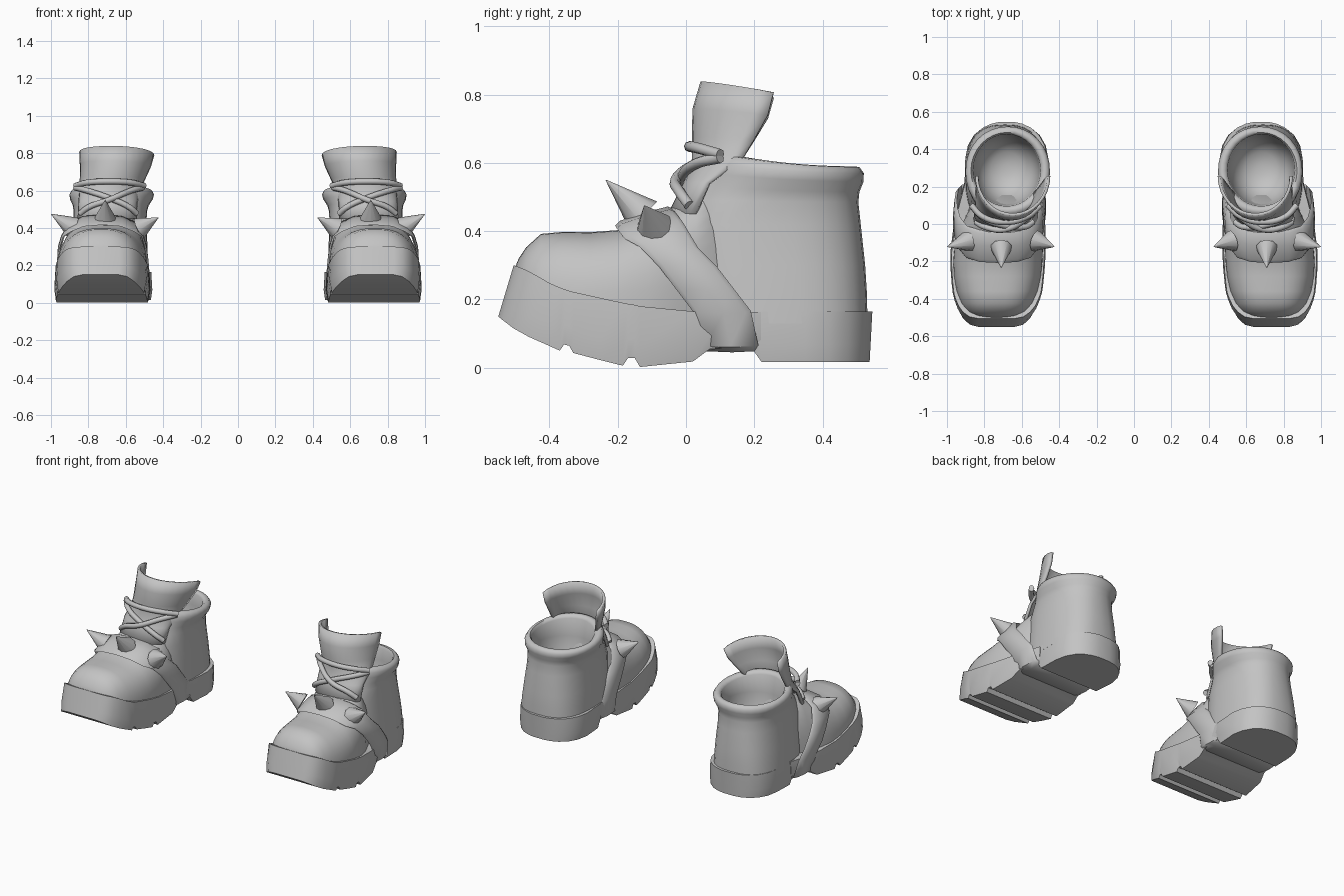
import bpy, bmesh, math
from mathutils import Vector

mat = bpy.data.materials.new("grey leather")
mat.diffuse_color = (0.55, 0.55, 0.55, 1)


def finish(name, bm, angle=40):
    """Smooth by angle, then mirror across x = 0 for the second boot."""
    bmesh.ops.recalc_face_normals(bm, faces=bm.faces)
    me = bpy.data.meshes.new(name)
    bm.to_mesh(me)
    bm.free()
    me.materials.append(mat)
    ob = bpy.data.objects.new(name, me)
    bpy.context.collection.objects.link(ob)
    bpy.ops.object.select_all(action='DESELECT')
    bpy.context.view_layer.objects.active = ob
    ob.select_set(True)
    bpy.ops.object.shade_smooth_by_angle(angle=math.radians(angle))
    m = ob.modifiers.new("pair", 'MIRROR')
    m.use_mirror_merge = False
    return ob


def loft(name, rings, closed=True, caps=True, loop=False, angle=40):
    """Skin a list of point rings."""
    bm = bmesh.new()
    vs = [[bm.verts.new(p) for p in r] for r in rings]
    n = len(vs[0])
    for i in range(len(vs) if loop else len(vs) - 1):
        a, b = vs[i], vs[(i + 1) % len(vs)]
        for j in range(n if closed else n - 1):
            k = (j + 1) % n
            bm.faces.new((a[j], a[k], b[k], b[j]))
    if caps:
        bm.faces.new(vs[0])
        bm.faces.new(vs[-1])
    return finish(name, bm, angle)


def spow(v, e):
    return math.copysign(abs(v) ** e, v)


# front sole: y, centre x, half width, bottom z, top z, top shift in y
sole = [(-.55, .735, .10, .15, .30, .045), (-.538, .735, .148, .14, .297, .042),
        (-.505, .735, .185, .115, .287, .035), (-.46, .733, .21, .09, .27, .022),
        (-.41, .732, .228, .068, .248, .01), (-.37, .731, .238, .05, .235, 0),
        (-.357, .73, .24, .068, .23, 0), (-.342, .73, .242, .064, .225, 0),
        (-.33, .73, .244, .043, .222, 0), (-.25, .729, .251, .022, .204, 0),
        (-.185, .728, .254, .006, .19, 0), (-.17, .728, .254, .028, .187, 0),
        (-.15, .727, .254, .028, .184, 0), (-.135, .726, .254, .002, .18, 0),
        (.02, .718, .243, .018, .165, 0), (.07, .712, .236, .055, .165, 0),
        (.22, .69, .218, .06, .163, 0)]
heel = [(.18, .69, .216, .075, .165, 0), (.222, .687, .219, .016, .165, -.02),
        (.35, .68, .222, .016, .165, 0), (.42, .68, .208, .016, .165, 0),
        (.475, .68, .176, .016, .165, .002), (.512, .68, .13, .016, .165, .004),
        (.53, .68, .085, .016, .165, .006), (.538, .68, .04, .016, .165, .008)]
for name, rows in (("front_sole", sole), ("heel_block", heel)):
    rings = []
    for y, c, w, zb, zt, s in rows:
        half = [(w * .965, y, zb), (w, y + s * .35, zb + (zt - zb) * .35), (w * .975, y + s, zt)]
        rings.append([(c + x, q, z) for x, q, z in half] + [(c - x, q, z) for x, q, z in half[::-1]])
    loft(name, rings, angle=38)

# toe and instep: y, centre x, half width, top z
foot = [(-.503, .735, .10, .29), (-.49, .735, .14, .32), (-.468, .735, .17, .353),
        (-.425, .733, .195, .392), (-.36, .732, .218, .398), (-.28, .73, .233, .397),
        (-.2, .728, .239, .403), (-.11, .722, .236, .435), (-.03, .713, .222, .475),
        (.03, .702, .203, .525), (.08, .697, .185, .54), (.115, .69, .172, .44), (.18, .688, .16, .24)]
rings = []
for y, c, w, zt in foot:
    zb = .17
    ring = [(c - w, y, .13), (c + w, y, .13)]
    for i in range(21):
        a = math.pi * i / 20
        ring.append((c + w * spow(math.cos(a), .78), y,
                     zb + (zt - zb) * math.sin(a) ** .78))
    rings.append(ring)
loft("toe_upper", rings, angle=60)

# ankle shaft with padded collar and hollow inside:
# z, centre x, front y, back y, half width, front lift, squareness
shaft = [(.13, .69, -.02, .532, .212, 0, .74), (.22, .689, -.025, .53, .208, 0, .76),
         (.3, .687, -.03, .525, .203, 0, .79), (.42, .685, -.035, .512, .196, 0, .84),
         (.485, .683, -.005, .505, .196, .01, .88), (.515, .68, .015, .508, .203, .02, .92),
         (.545, .677, .03, .52, .221, .03, .95), (.57, .675, .04, .521, .226, .035, .96),
         (.588, .675, .055, .508, .215, .045, .97), (.59, .677, .08, .49, .195, .045, 1),
         (.575, .68, .095, .48, .18, .04, 1), (.5, .68, .10, .478, .175, 0, 1),
         (.4, .68, .115, .465, .165, 0, 1), (.32, .68, .15, .435, .135, 0, 1),
         (.275, .68, .20, .385, .085, 0, 1), (.26, .68, .26, .32, .028, 0, 1)]
rings = []
for z, c, y0, y1, w, lift, e in shaft:
    ring = []
    for i in range(32):
        a = math.tau * i / 32
        t = spow(math.sin(a), e)
        y = (y0 + y1) / 2 + t * (y1 - y0) / 2
        ring.append((c + w * spow(math.cos(a), e), y, z + lift * ((1 - t) / 2) ** 2))
    rings.append(ring)
loft("ankle_shaft", rings, angle=60)

# flared tongue: z, centre x, front y, side y, half width, tilt
tongue = [(.45, .70, -.045, .03, .15, 0), (.54, .695, .0, .07, .15, 0),
          (.61, .685, .025, .165, .155, 0), (.67, .67, .025, .20, .168, .008),
          (.745, .655, .027, .24, .183, .025), (.815, .648, .05, .257, .193, .042)]
rows = []
for z, c, yf, ys, w, tilt in tongue:
    row = []
    for i in range(17):
        u = -1 + i / 8
        row.append((c + w * math.sin(u * math.pi / 2),
                    yf + (ys - yf) * (1 - math.cos(u * math.pi / 2)),
                    z + tilt * (.5 + .2 * u - .9 * u * u)))
    rows.append(row)
ob = loft("tongue", rows, closed=False, caps=False)
sol = ob.modifiers.new("thickness", 'SOLIDIFY')
sol.thickness = .016
sol.offset = 0

# strap around instep and arch: half profile of (offset x, z, centre y)
half = [(0, .045, .135), (.2, .045, .135), (.235, .06, .13), (.243, .16, .11), (.244, .23, .06),
        (.238, .30, .01), (.22, .36, -.045), (.182, .415, -.09), (.105, .447, -.113), (0, .456, -.118)]
path = half + [(-x, z, y) for x, z, y in half[-2:0:-1]]
rings = []
for x, z, y in path:
    c = .705 + .02 * min(1, max(0, (z - .05) / .2))
    ring = []
    for dy, s in ((-.09, .94), (-.075, .985), (0, 1.0), (.065, .985), (.08, .93)):
        # the top of the strap follows the rising instep
        rise = dy * .3 if z > .36 else 0
        # the low part narrows towards the heel
        s2 = s - (.2 * dy if z < .25 else .1 * dy)
        ring.append((c + x * s2, y + dy, .25 + (z - .25) * s + rise))
    rings.append(ring)
loft("strap", rings, caps=False, loop=True, angle=55)

# spikes: base centre and tip
for name, base, tip in (("front_spike", (.71, -.125, .445), (.71, -.235, .55)),
                        ("outer_spike", (.885, -.09, .405), (1.0, -.122, .475)),
                        ("inner_spike", (.525, -.09, .40), (.425, -.122, .455))):
    b, t = Vector(base), Vector(tip)
    d = t - b
    bm = bmesh.new()
    bmesh.ops.create_cone(bm, cap_ends=True, segments=10, radius1=.058, radius2=.001, depth=d.length)
    q = d.to_track_quat('Z', 'Y')
    for v in bm.verts:
        v.co = q @ v.co + (b + t) / 2
    finish(name, bm, 50)


# laces: smooth curves turned into round tubes
def lace(name, pts, r=.016):
    cu = bpy.data.curves.new(name, 'CURVE')
    cu.dimensions = '3D'
    cu.bevel_depth = r
    cu.bevel_resolution = 2
    cu.use_fill_caps = True
    cu.resolution_u = 5
    sp = cu.splines.new('BEZIER')
    sp.bezier_points.add(len(pts) - 1)
    for bp, p in zip(sp.bezier_points, pts):
        bp.co = p
        bp.handle_left_type = bp.handle_right_type = 'AUTO'
    tmp = bpy.data.objects.new(name + "_path", cu)
    bpy.context.collection.objects.link(tmp)
    bm = bmesh.new()
    bm.from_mesh(tmp.to_mesh())
    bpy.data.objects.remove(tmp)
    finish(name, bm, 60)


lace("cross_lace_a", [(.51, .10, .615), (.57, .035, .60), (.69, -.03, .55), (.80, -.015, .51), (.845, .01, .475)])
lace("cross_lace_b", [(.87, .10, .615), (.81, .035, .60), (.69, -.01, .56), (.58, -.015, .51), (.54, .01, .475)])
lace("top_lace", [(.50, .10, .625), (.57, .04, .642), (.69, .01, .648), (.81, .04, .642), (.87, .10, .625)])
